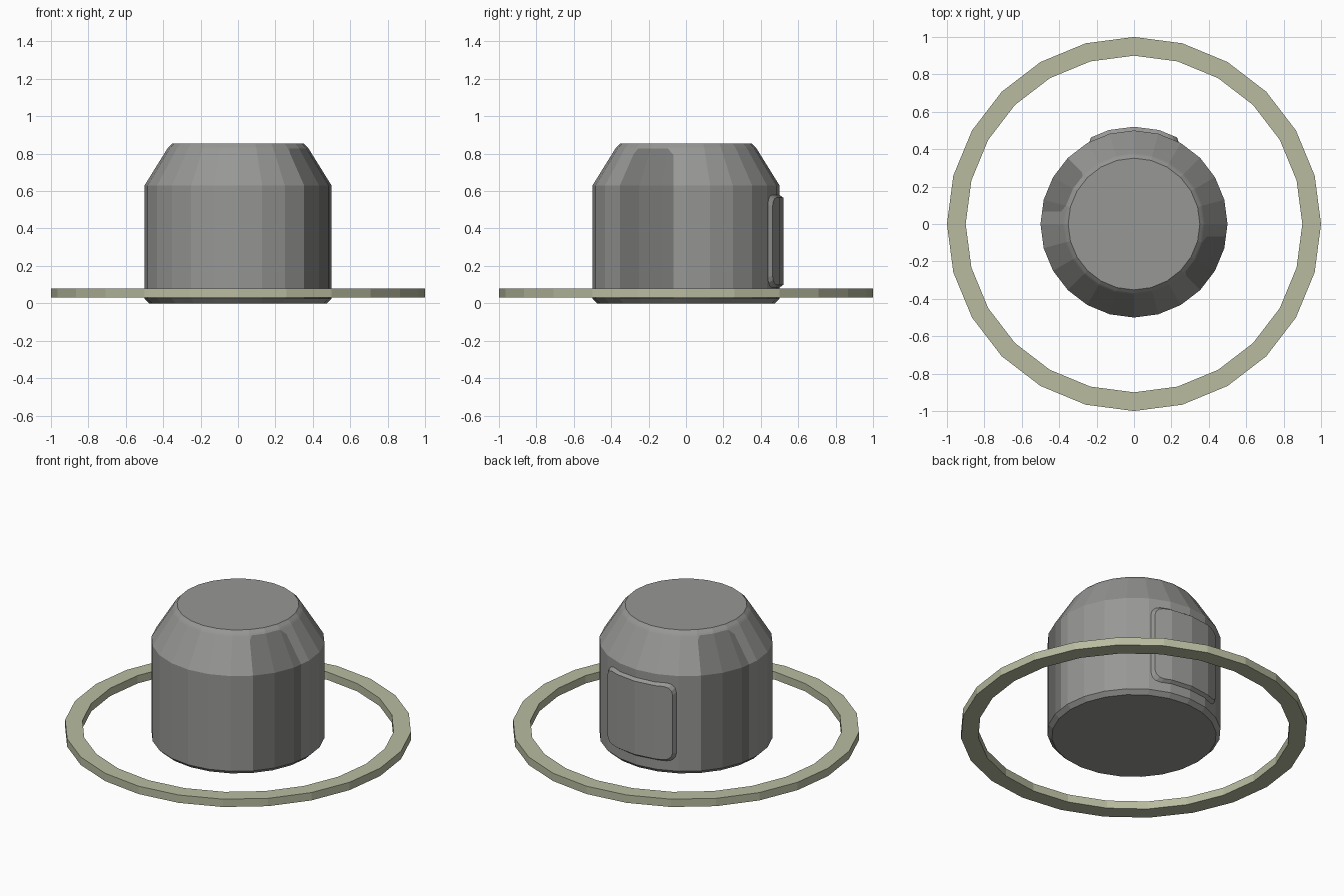
import bpy, bmesh
from math import sin, cos, pi, atan2, degrees, radians
from mathutils import Vector

if "Cube" in bpy.data.objects:
    bpy.data.objects.remove(bpy.data.objects["Cube"])

SIDES = 24


def material(name, rgb):
    m = bpy.data.materials.new(name)
    m.diffuse_color = (*rgb, 1)
    m.use_nodes = True
    m.node_tree.nodes["Principled BSDF"].inputs["Base Color"].default_value = m.diffuse_color
    return m


grey = material("body grey", (0.31, 0.31, 0.30))
dark = material("dark grey", (0.185, 0.185, 0.18))
olive = material("pale olive", (0.48, 0.50, 0.35))


def finish(bm, name, mats):
    bmesh.ops.recalc_face_normals(bm, faces=bm.faces[:])
    me = bpy.data.meshes.new(name)
    bm.to_mesh(me)
    bm.free()
    ob = bpy.data.objects.new(name, me)
    bpy.context.collection.objects.link(ob)
    for m in mats:
        me.materials.append(m)
    return ob


def lathe(bm, profile, closed):
    """Revolve (radius, z) points; open profiles get flat end caps."""
    rings = [[bm.verts.new((r * cos(2 * pi * i / SIDES), r * sin(2 * pi * i / SIDES), z))
              for i in range(SIDES)] for r, z in profile]
    pairs = list(zip(rings, rings[1:]))
    if closed:
        pairs.append((rings[-1], rings[0]))
    else:
        bm.faces.new(rings[0])
        bm.faces.new(rings[-1])
    for a, b in pairs:
        for i in range(SIDES):
            j = (i + 1) % SIDES
            bm.faces.new((a[i], a[j], b[j], b[i]))


# Flat ring around the base
bm = bmesh.new()
lathe(bm, [(0.9, 0.03), (1, 0.03), (1, 0.08), (0.9, 0.08)], True)
finish(bm, "base_ring", [olive])

# Canister body with chamfered top and bottom
bm = bmesh.new()
lathe(bm, [(0.475, 0), (0.5, 0.025), (0.5, 0.63), (0.377, 0.828), (0.37, 0.837), (0.352, 0.855)], False)

# Dark side patches: (y, z) point and outward (y, z) normal of each cut
CUTS = [((-0.068, 0), (1, 0)),
        ((-0.098, 0.828), (0.031, 0.028)),
        ((-0.28, 0.80), (-0.028, 0.025))]


def in_sector(f, s):
    c = f.calc_center_median()
    return -45 < degrees(atan2(s * c.y, s * c.x)) < 0 and 0.03 < c.z < 0.828


for s in (1, -1):
    for (y, z), (ny, nz) in CUTS:
        faces = [f for f in bm.faces if in_sector(f, s)]
        geom = set(faces)
        for f in faces:
            geom.update(f.edges)
            geom.update(f.verts)
        bmesh.ops.bisect_plane(bm, geom=list(geom), dist=1e-5,
                               plane_co=Vector((0, s * y, z)), plane_no=Vector((0, s * ny, nz)))
    for f in bm.faces:
        c = f.calc_center_median()
        if in_sector(f, s) and all((s * c.y - y) * ny + (c.z - z) * nz < 0 for (y, z), (ny, nz) in CUTS):
            f.material_index = 1
finish(bm, "canister_body", [grey, dark])

# Raised rear hatch: rounded rectangle wrapped onto the faceted wall
W, H, ZC, R = 0.23, 0.233, 0.332, 0.05
bm = bmesh.new()
outline = []
for k, (sx, sz) in enumerate([(1, 1), (-1, 1), (-1, -1), (1, -1)]):
    for t in range(4):
        a = radians(90 * k + 30 * t)
        outline.append(bm.verts.new((sx * (W - R) + R * cos(a), 0, sz * (H - R) + R * sin(a))))
bm.faces.new(outline)
STEP = radians(15)
for x in (-0.52 * sin(STEP), 0, 0.52 * sin(STEP)):
    bmesh.ops.bisect_plane(bm, geom=bm.verts[:] + bm.edges[:] + bm.faces[:], dist=1e-5,
                           plane_co=(x, 0, 0), plane_no=(1, 0, 0))


def wall_y(x, r):
    """Depth of the faceted wall of radius r at x."""
    x = abs(x)
    i = 0 if x <= r * sin(STEP) else 1
    x0, x1 = r * sin(i * STEP), r * sin((i + 1) * STEP)
    y0, y1 = r * cos(i * STEP), r * cos((i + 1) * STEP)
    return y0 + (y1 - y0) * (x - x0) / (x1 - x0)


base = bm.verts[:]
new = bmesh.ops.extrude_face_region(bm, geom=bm.faces[:], use_keep_orig=True)["geom"]
top = [v for v in new if isinstance(v, bmesh.types.BMVert)]
for verts, r, kx, kz in ((base, 0.497, 0.24 / W, 0.25 / H), (top, 0.52, 1, 1)):
    for v in verts:
        v.co = (v.co.x * kx, wall_y(v.co.x * kx, r), ZC + v.co.z * kz)
finish(bm, "rear_hatch", [grey])
